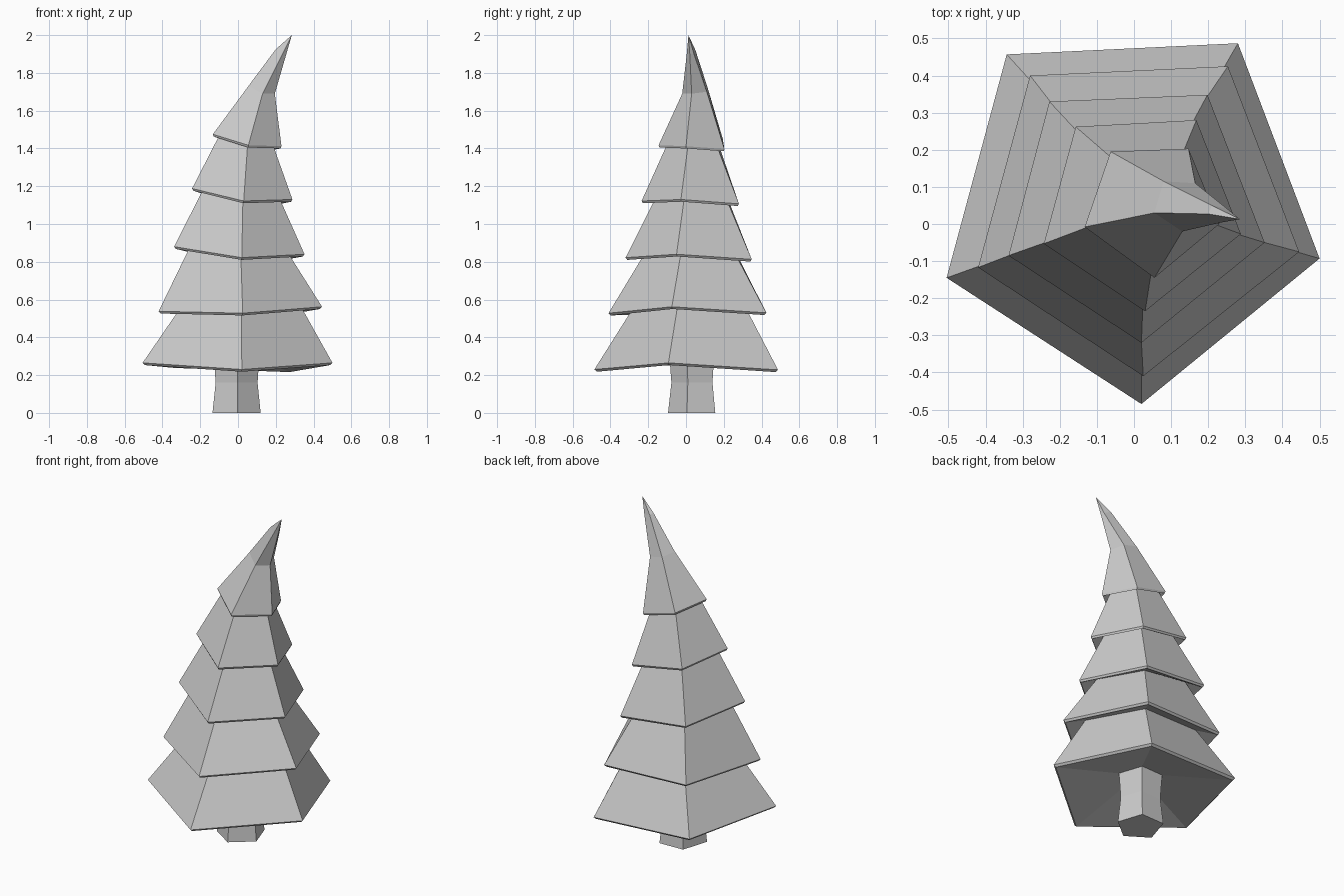
import bpy
import bmesh
from mathutils import Vector

if "Cube" in bpy.data.objects:
    bpy.data.objects.remove(bpy.data.objects["Cube"])


def ring(*pts):
    return [Vector(p) for p in pts]


def scaled(r, s, dz):
    """Ring scaled about its own centre in plan and moved up by dz."""
    c = sum(r, Vector()) / len(r)
    return [Vector((c.x + (v.x - c.x) * s, c.y + (v.y - c.y) * s, v.z + dz)) for v in r]


def loft(name, rings, cap_bottom=False, tip=None):
    """Skin through five-sided rings listed from bottom to top."""
    bm = bmesh.new()
    loops = [[bm.verts.new(v) for v in r] for r in rings]
    n = len(loops[0])
    for lo, hi in zip(loops, loops[1:]):
        for i in range(n):
            j = (i + 1) % n
            bm.faces.new((lo[i], lo[j], hi[j], hi[i]))
    if cap_bottom:
        bm.faces.new(loops[0][::-1])
    if tip:
        t = bm.verts.new(tip)
        for i in range(n):
            bm.faces.new((loops[-1][i], loops[-1][(i + 1) % n], t))
    mesh = bpy.data.meshes.new(name)
    bm.to_mesh(mesh)
    bm.free()
    bpy.context.collection.objects.link(bpy.data.objects.new(name, mesh))


# Uneven pentagon rims of the five branch tiers, lowest first
rims = [
    ring((-.505, -.145, .265), (.02, -.485, .23), (.50, -.093, .265), (.28, .487, .228), (-.343, .457, .25)),
    ring((-.42, -.117, .538), (.025, -.41, .528), (.445, -.075, .562), (.253, .425, .53), (-.28, .40, .54)),
    ring((-.338, -.085, .88), (.02, -.32, .822), (.352, -.05, .84), (.198, .348, .813), (-.228, .33, .855)),
    ring((-.243, -.053, 1.188), (.03, -.235, 1.122), (.288, -.027, 1.13), (.168, .28, 1.107), (-.157, .262, 1.16)),
    ring((-.133, -.008, 1.475), (.055, -.145, 1.417), (.23, 0, 1.412), (.147, .203, 1.397), (-.063, .195, 1.45)),
]

# Trunk, slightly waisted
foot = ring((-.135, -.01, 0), (-.003, -.095, 0), (.12, .005, 0), (.07, .155, 0), (-.085, .15, 0))
trunk_top = scaled(foot, .95, .31)
loft("trunk", [foot, scaled(foot, .87, .16), trunk_top], cap_bottom=True)

# Bent treetop
top_rings = [
    ring((.055, .03, 1.73), (.13, -.02, 1.69), (.195, .03, 1.69), (.165, .11, 1.70), (.08, .115, 1.72)),
    ring((.20, .027, 1.925), (.235, .004, 1.90), (.256, .02, 1.90), (.25, .042, 1.90), (.21, .05, 1.92)),
]

# Each tier: underside, thin rim, then sloping sides up to the next tier's underside
inner = [trunk_top] + [scaled(r, .71, .03) for r in rims[1:]]
for k, rim in enumerate(rims):
    lower = [inner[k], scaled(rim, .975, -.012), rim]
    if k < len(rims) - 1:
        loft(f"branch_tier_{k + 1}", lower + [inner[k + 1]])
    else:
        loft("bent_treetop", lower + top_rings, tip=(.285, .013, 2.0))
